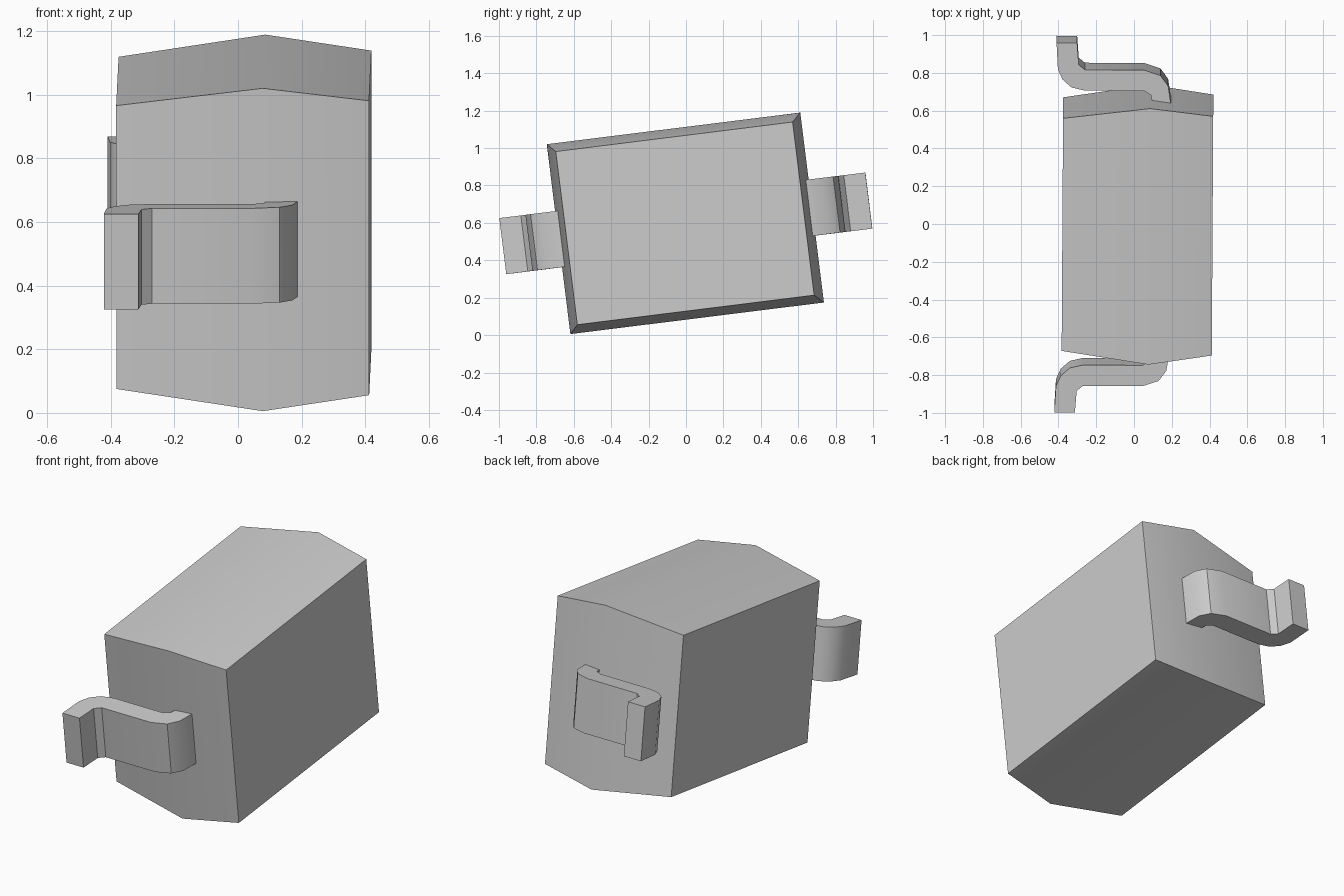
import bpy
import bmesh
from math import radians

cube = bpy.data.objects.get("Cube")
if cube:
    bpy.data.objects.remove(cube, do_unlink=True)

grey = bpy.data.materials.new("plain grey")
grey.use_nodes = True
colour = (0.6, 0.6, 0.6, 1)
grey.diffuse_color = colour
grey.node_tree.nodes["Principled BSDF"].inputs["Base Color"].default_value = colour

CENTRE = (0, -0.003, 0.5975)
TILT = (radians(7.1), 0, radians(-0.35))


def loft(name, rings):
    """Skin a list of equal rings and cap both ends, then tilt the part."""
    bm = bmesh.new()
    loops = [[bm.verts.new(p) for p in ring] for ring in rings]
    for a, b in zip(loops, loops[1:]):
        for i in range(len(a)):
            j = (i + 1) % len(a)
            bm.faces.new((a[i], a[j], b[j], b[i]))
    bm.faces.new(loops[0])
    bm.faces.new(loops[-1])
    bmesh.ops.recalc_face_normals(bm, faces=bm.faces)
    mesh = bpy.data.meshes.new(name)
    bm.to_mesh(mesh)
    bm.free()
    mesh.materials.append(grey)
    obj = bpy.data.objects.new(name, mesh)
    bpy.context.collection.objects.link(obj)
    obj.location = CENTRE
    obj.rotation_euler = TILT
    bpy.ops.object.select_all(action="DESELECT")
    obj.select_set(True)
    bpy.context.view_layer.objects.active = obj
    bpy.ops.object.shade_smooth_by_angle(angle=radians(30))
    return obj


# Moulded body: widest at the parting line, drafted towards both faces
def rectangle(x, inset):
    y, z = 0.683 - inset, 0.5115 - inset
    return [(x, -y, -z), (x, y, -z), (x, y, z), (x, -y, z)]


loft("body", [rectangle(-0.379, 0.0625), rectangle(0.082, 0), rectangle(0.416, 0.045)])

# Bent strip leads: inner side from foot to body, then outer side back
inner = [(-0.416, 0.986), (-0.408, 0.845), (-0.383, 0.79), (-0.335, 0.748),
         (-0.265, 0.732), (0.05, 0.732), (0.085, 0.71), (0.095, 0.66)]
outer = [(0.192, 0.66), (0.176, 0.76), (0.135, 0.815), (0.05, 0.843),
         (-0.265, 0.843), (-0.298, 0.87), (-0.307, 0.986)]
for name, side in (("front_lead", -1), ("back_lead", 1)):
    loft(name, [[(x, side * y, z) for x, y in inner + outer] for z in (-0.151, 0.151)])
